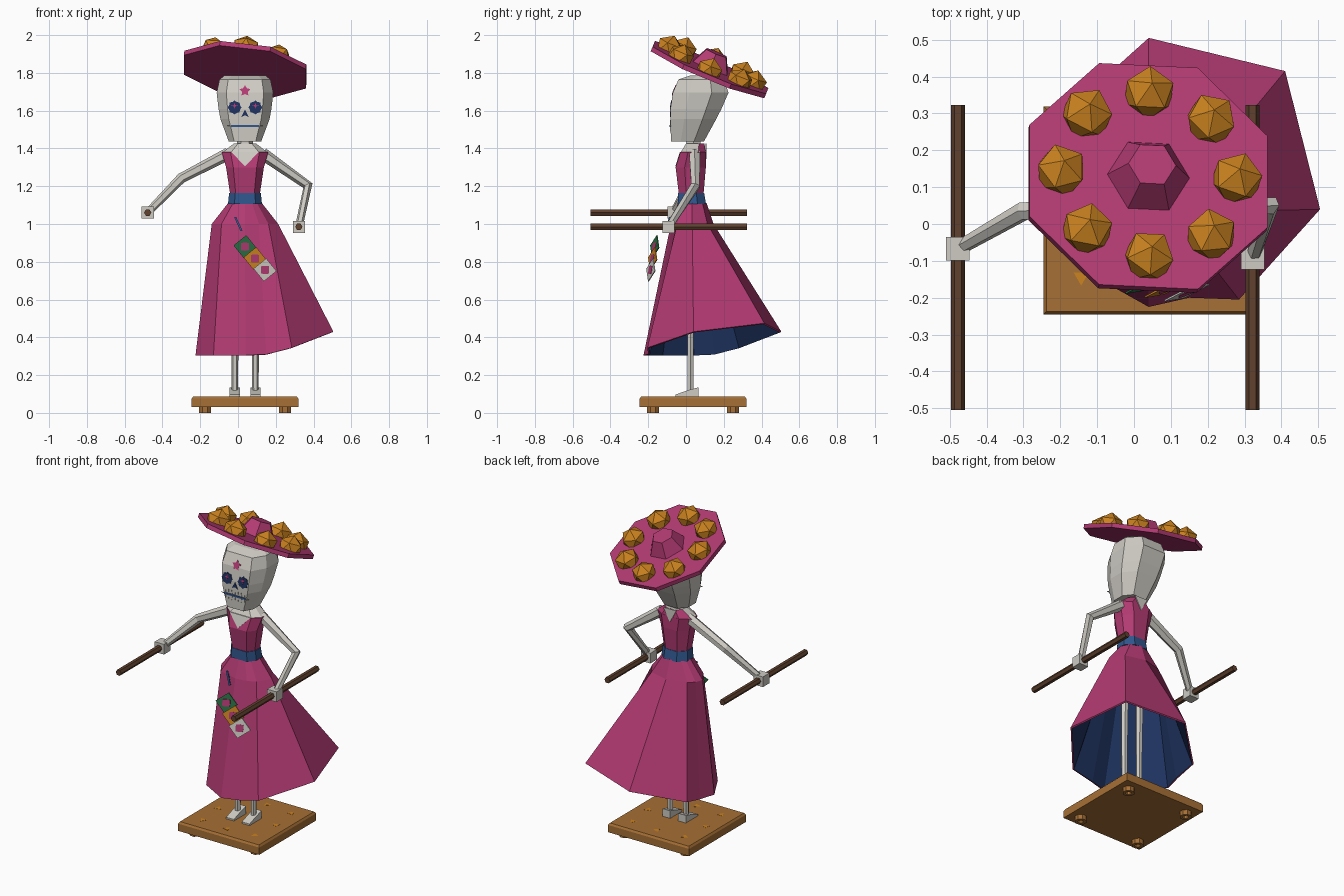
import bpy, bmesh
from math import sin, cos, pi, radians, atan2
from mathutils import Vector, Matrix

if "Cube" in bpy.data.objects:
    bpy.data.objects.remove(bpy.data.objects["Cube"])

CX, CY = 0.037, 0.037


def material(name, rgb):
    m = bpy.data.materials.new(name)
    m.use_nodes = True
    m.diffuse_color = (*rgb, 1)
    m.node_tree.nodes["Principled BSDF"].inputs["Base Color"].default_value = (*rgb, 1)
    return m


PINK = material("pink cloth", (0.45, 0.043, 0.17))
ORANGE = material("orange petals", (0.6, 0.225, 0.014))
WOOD = material("light wood", (0.38, 0.16, 0.035))
BONE = material("bone", (0.62, 0.60, 0.55))
NAVY = material("navy", (0.013, 0.032, 0.115))
BLUE = material("belt blue", (0.03, 0.095, 0.27))
BROWN = material("dark wood", (0.115, 0.053, 0.027))
GREEN = material("green", (0.021, 0.156, 0.055))


def finish(name, bm, *mats):
    me = bpy.data.meshes.new(name)
    bm.to_mesh(me)
    bm.free()
    for m in mats:
        me.materials.append(m)
    ob = bpy.data.objects.new(name, me)
    bpy.context.collection.objects.link(ob)
    return ob


def loft(name, rings, *mats, matrix=None, closed=True, rule=None):
    """Skin a stack of equal-length rings, optionally capped."""
    bm = bmesh.new()
    rows = [[bm.verts.new(p) for p in r] for r in rings]
    n = len(rows[0])
    for a, b in zip(rows, rows[1:]):
        for i in range(n):
            j = (i + 1) % n
            bm.faces.new((a[i], a[j], b[j], b[i]))
    if closed:
        bm.faces.new(rows[0][::-1])
        bm.faces.new(rows[-1])
        bmesh.ops.recalc_face_normals(bm, faces=bm.faces)
    if rule:
        for f in bm.faces:
            f.material_index = rule(f)
    if matrix:
        bm.transform(matrix)
    return finish(name, bm, *mats)


def circle(n, r, z=0, start=0, x=0, y=0):
    return [(x + r * cos(start + 2 * pi * i / n), y + r * sin(start + 2 * pi * i / n), z)
            for i in range(n)]


def chamfered(z, hx, y0, y1, f=0.62, g=0.3):
    """Rectangle ring with cut corners, counter-clockwise from the front."""
    d = (y1 - y0) * g
    half = [(hx * f, y0), (hx, y0 + d), (hx, y1 - d), (hx * f * 0.8, y1)]
    return ([(CX + x, y, z) for x, y in half]
            + [(CX - x, y, z) for x, y in reversed(half)])


def box(name, x0, x1, y0, y1, z0, z1, mat):
    return loft(name, [[(x0, y0, z), (x1, y0, z), (x1, y1, z), (x0, y1, z)]
                       for z in (z0, z1)], mat)


def limb(name, points, radii, mat, sides=6):
    pts = [Vector(p) for p in points]
    rings = []
    for i, p in enumerate(pts):
        t = (pts[min(i + 1, len(pts) - 1)] - pts[max(i - 1, 0)]).normalized()
        u = t.cross(Vector((0, 1, 0)) if abs(t.y) < 0.9 else Vector((0, 0, 1))).normalized()
        v = t.cross(u)
        rings.append([p + radii[i] * (u * cos(2 * pi * k / sides) + v * sin(2 * pi * k / sides))
                      for k in range(sides)])
    return loft(name, rings, mat)


def plate(name, outline, depth_at, mat, thick=0.003, lift=0.002):
    """Thin plate drawn in x and z, laid on a surface y = depth_at(x, z)."""
    return loft(name, [[(x, depth_at(x, z) + o, z) for x, z in outline]
                       for o in (lift, -thick)], mat)


def rosette(x, z, n, r, inner=None, start=pi / 2):
    m = n * 2 if inner else n
    return [(x + (inner if inner and i % 2 else r) * cos(start + 2 * pi * i / m),
             z + (inner if inner and i % 2 else r) * sin(start + 2 * pi * i / m))
            for i in range(m)]


# Stand with hollow feet and small inlays
loft("stand", [circle(4, r * 2 ** 0.5, z, pi / 4, CX, CY)
               for r, z in ((0.282, 0.03), (0.282, 0.075), (0.274, 0.087))], WOOD)
for sx in (-1, 1):
    for sy in (-1, 1):
        ring = [circle(8, r, z, pi / 8, CX + sx * 0.212, CY + sy * 0.212)
                for r, z in ((0.017, 0.03), (0.017, 0), (0.035, 0), (0.035, 0.032))]
        loft("stand_foot", ring, WOOD)
for k in range(8):
    a = k * pi / 4
    r = 0.255 if k % 2 else 0.2
    loft("stand_inlay", [circle(3, 0.024, z, a + pi / 4, CX + r * cos(a), CY + r * sin(a))
                         for z in (0.085, 0.088)], ORANGE)

# Legs and wedge shoes
for side, x in (("right", -0.017), ("left", 0.092)):
    limb(side + "_leg", [(x, 0.024, 0.1), (x, 0.024, 0.5), (x, 0.03, 1.0)],
         (0.017, 0.02, 0.025), BONE)
    wedge = [(-0.055, 0.087), (0.065, 0.087), (0.065, 0.135), (0.01, 0.12), (-0.055, 0.097)]
    loft(side + "_shoe", [[(x + w, y, z) for y, z in wedge] for w in (-0.027, 0.027)], BONE)

# Skirt, swept out towards the back left, with a dark lining
hem = [(-0.13, -0.13, 0.305), (0.04, -0.225, 0.305), (0.15, -0.2, 0.31),
       (0.285, -0.205, 0.345), (0.505, 0.04, 0.43), (0.41, 0.415, 0.475)]
hem += [(y, x, z) for x, y, z in hem[4:0:-1]]
angles = [atan2(y - 0.04, x - 0.04) for x, y, z in hem]


def hip(rx, ry, z):
    return [(CX + rx * cos(a), 0.033 + ry * sin(a), z) for a in angles]


skirt = loft("skirt", [hem, hip(0.176, 0.113, 1.0), hip(0.09, 0.076, 1.11)],
             PINK, NAVY, closed=False)
lining = skirt.modifiers.new("lining", "SOLIDIFY")
lining.thickness = 0.01
lining.offset = -1
lining.material_offset = 1
lining.material_offset_rim = 0

# Belt, bodice, shoulders and neck
loft("belt", [chamfered(1.105, 0.09, -0.044, 0.106), chamfered(1.165, 0.084, -0.042, 0.096)], BLUE)
loft("bodice", [chamfered(1.16, 0.079, -0.038, 0.093), chamfered(1.3, 0.1, -0.055, 0.105),
                chamfered(1.38, 0.123, -0.03, 0.105)], PINK)
loft("shoulders", [chamfered(1.378, 0.121, -0.029, 0.104), chamfered(1.425, 0.06, 0.0, 0.098)],
     BONE, PINK, rule=lambda f: int(f.calc_center_median().y > 0.05 and f.normal.z < 0.9))
loft("neck", [circle(6, 0.042, z, 0, CX, 0.04) for z in (1.41, 1.46)], BONE)
plate("front_neckline", [(CX - 0.072, 1.381), (CX, 1.305), (CX + 0.072, 1.381)],
      lambda x, z: -0.055 + (z - 1.3) * 0.312, BONE)
plate("back_neckline", [(CX - 0.045, 1.427), (CX, 1.345), (CX + 0.045, 1.427)],
      lambda x, z: 0.109, BONE, 0.005, 0)

# Arms, block hands and the rods they hold
arms = {"right": [(-0.05, 0.045, 1.372), (-0.3, 0.035, 1.243), (-0.478, -0.067, 1.06)],
        "left": [(0.13, 0.045, 1.372), (0.37, 0.05, 1.203), (0.322, -0.092, 0.985)]}
for side, path in arms.items():
    limb(side + "_arm", path, (0.033, 0.027, 0.02), BONE)
    x, y, z = path[-1]
    h = 0.032
    box(side + "_hand", x - h, x + h, y - h, y + h, z - h, z + h, BONE)
    limb(side + "_rod", [(x, -0.505, z), (x, 0.323, z)], (0.019, 0.019), BROWN)

# Skull
skull = [(1.437, 0.086, -0.08, 0.095), (1.555, 0.13, -0.082, 0.16), (1.61, 0.14, -0.082, 0.188),
         (1.695, 0.15, -0.07, 0.225), (1.765, 0.135, -0.04, 0.2), (1.785, 0.11, 0.02, 0.16)]
loft("skull", [chamfered(*s, f=0.66) for s in skull], BONE)


def face_y(x, z):
    for (z0, _, y0, _), (z1, _, y1, _) in zip(skull, skull[1:]):
        if z <= z1:
            return y0 + (y1 - y0) * (z - z0) / (z1 - z0)


# Painted face
plate("forehead_star", rosette(CX, 1.705, 5, 0.03, 0.017), face_y, PINK)
for x in (CX - 0.055, CX + 0.055):
    plate("eye_socket", rosette(x, 1.617, 8, 0.037, 0.031), face_y, NAVY)
    plate("eye_petals", rosette(x, 1.626, 4, 0.018, 0.005, 0), face_y, PINK, 0.004)
plate("nose", [(CX - 0.02, 1.566), (CX, 1.575), (CX + 0.02, 1.566), (CX, 1.606)], face_y, NAVY)
for k in range(-3, 4):
    plate("tooth", rosette(CX + k * 0.022, 1.52, 4, 0.03, 0.005), face_y, BONE)
plate("mouth_line", [(CX - 0.075, 1.514), (CX + 0.075, 1.514),
                     (CX + 0.075, 1.525), (CX - 0.075, 1.525)], face_y, BLUE, 0.005)

# Tilted hat: brim, crown and ring of half-round flowers
tilt = (Matrix.Translation((0.038, 0.126, 1.82))
        @ Matrix.Rotation(radians(-22.5), 4, "X") @ Matrix.Rotation(radians(7), 4, "Y"))
loft("hat_brim", [circle(8, 0.352, z, pi / 8) for z in (-0.016, 0.01)], PINK, matrix=tilt)
loft("hat_crown", [circle(6, 0.115, 0.005), circle(6, 0.065, 0.094)], PINK, matrix=tilt)
for k in range(8):
    a = k * pi / 4
    bm = bmesh.new()
    bmesh.ops.create_icosphere(bm, subdivisions=1, radius=0.074)
    bmesh.ops.bisect_plane(bm, geom=bm.verts[:] + bm.edges[:] + bm.faces[:],
                           plane_co=(0, 0, -0.015), plane_no=(0, 0, 1), clear_inner=True)
    bm.transform(tilt @ Matrix.Translation((0.24 * cos(a), 0.24 * sin(a), 0.018))
                 @ Matrix.Rotation(a, 4, "Z"))
    finish("hat_flower", bm, ORANGE)

# Hanging sash of three turned square patches with a cord
for px, pz, mat in ((CX, 0.88, GREEN), (0.09, 0.817, ORANGE), (0.143, 0.757, BONE)):
    def sash_y(x, z):
        return -0.155 - (0.94 - z) * 0.167 + (x - px) * 0.38

    plate("sash_patch", rosette(px, pz, 4, 0.061, start=radians(84)), sash_y, mat)
    plate("sash_flower", rosette(px, pz, 4, 0.028, 0.022, pi / 4), sash_y, PINK, 0.005)
plate("sash_cord", [(-0.02, 1.035), (-0.01, 1.038), (0.024, 0.965), (0.014, 0.962)],
      lambda x, z: -0.085 - (1.038 - z) * 0.3, BLUE, 0.005)
